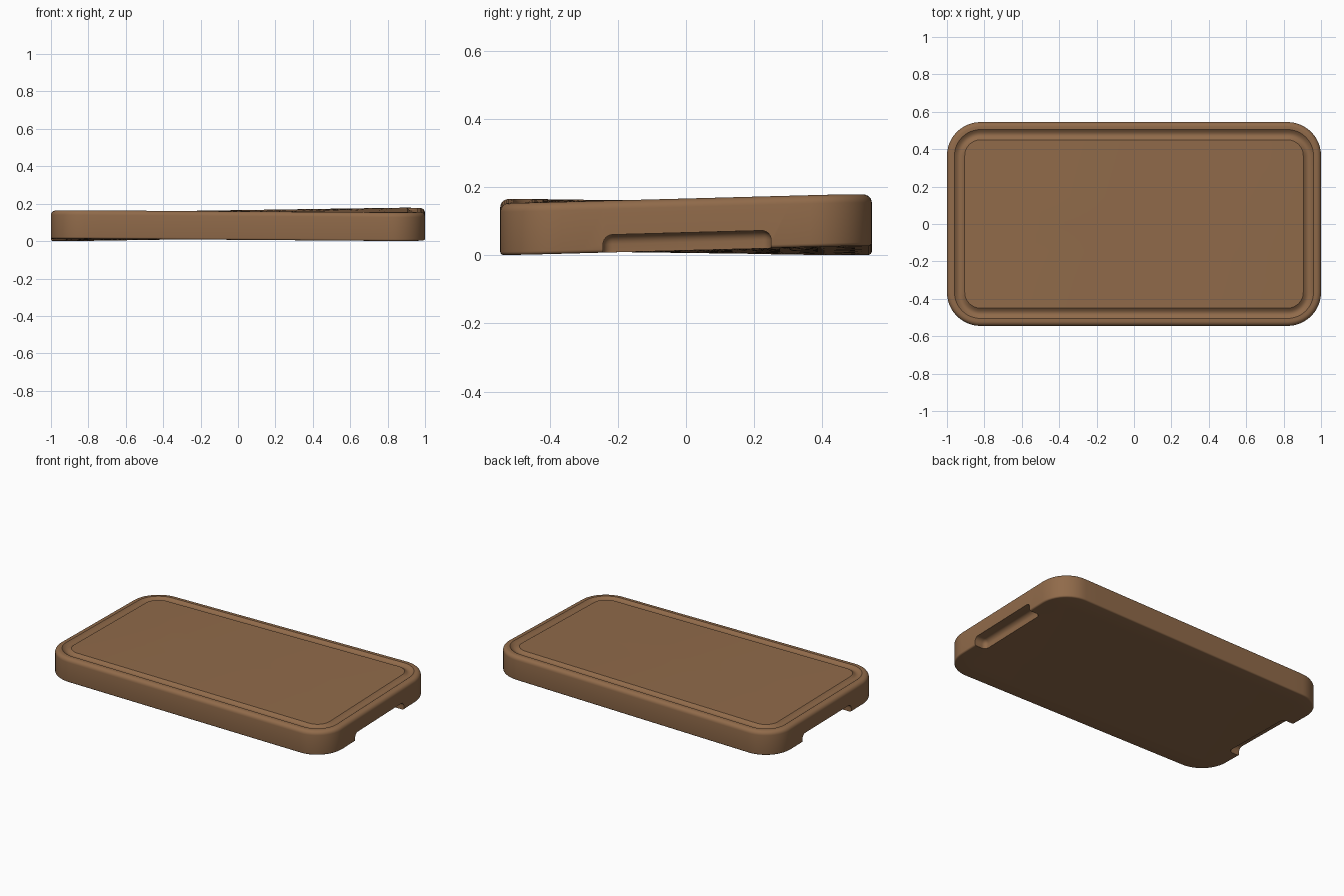
import bpy, bmesh, math

if "Cube" in bpy.data.objects:
    bpy.data.objects.remove(bpy.data.objects["Cube"])

HX, HY, R, T = 1.0, 0.545, 0.18, 0.152   # half sizes, corner radius, thickness

wood = bpy.data.materials.new("warm brown wood")
wood.diffuse_color = (0.28, 0.145, 0.068, 1)
wood.use_nodes = True
wood.node_tree.nodes["Principled BSDF"].inputs["Base Color"].default_value = wood.diffuse_color


def rounded_ring(bm, inset, z, arc=12, nx=20, ny=12):
    """Rounded rectangle loop; the same point count for every inset."""
    hx, hy = HX - inset, HY - inset
    r = min(max(R - inset, 0.04), hy * 0.9)
    pts = []
    corners = [(1, 1, 0, nx), (-1, 1, 90, ny), (-1, -1, 180, nx), (1, -1, 270, ny)]
    for i, (sx, sy, start, n) in enumerate(corners):
        cx, cy = sx * (hx - r), sy * (hy - r)
        for k in range(arc + 1):
            a = math.radians(start + 90 * k / arc)
            pts.append((cx + r * math.cos(a), cy + r * math.sin(a)))
        # subdivided straight to the next corner
        tx, ty, ts, _ = corners[(i + 1) % 4]
        a = math.radians(start + 90)
        p = pts[-1]
        q = (tx * (hx - r) + r * math.cos(a), ty * (hy - r) + r * math.sin(a))
        pts += [(p[0] + (q[0] - p[0]) * k / n, p[1] + (q[1] - p[1]) * k / n) for k in range(1, n)]
    return [bm.verts.new((x, y, z)) for x, y in pts]


# Cross-section from bottom centre, round the side, across the groove, to top centre
profile = [(d, 0) for d in (0.53, 0.4, 0.25, 0.12)]
profile += [(0.01 * (1 - math.sin(a)), 0.01 * (1 - math.cos(a)))
            for a in (math.radians(i * 22.5) for i in range(5))]
profile += [(0.025 * (1 - math.cos(a)), T - 0.025 * (1 - math.sin(a)))
            for a in (math.radians(i * 15) for i in range(7))]
profile += [(0.04 + 0.055 * k / 8, T - 0.014 * math.sin(math.pi * k / 8)) for k in range(9)]
profile += [(d, T) for d in (0.12, 0.25, 0.4, 0.53)]

# Board body
bm = bmesh.new()
rings = [rounded_ring(bm, d, z) for d, z in profile]
n = len(rings[0])
for a, b in zip(rings, rings[1:]):
    for i in range(n):
        j = (i + 1) % n
        bm.faces.new((a[i], a[j], b[j], b[i]))
bm.faces.new(rings[0][::-1])
bm.faces.new(rings[-1])
bmesh.ops.recalc_face_normals(bm, faces=bm.faces)
me = bpy.data.meshes.new("cutting_board")
bm.to_mesh(me)
bm.free()
me.materials.append(wood)
board = bpy.data.objects.new("cutting_board", me)
bpy.context.collection.objects.link(board)

# Finger grips under both ends
cutters = []
for s in (-1, 1):
    bm = bmesh.new()
    bmesh.ops.create_cube(bm, size=1)
    for v in bm.verts:
        v.co = (s + v.co.x * 0.16, v.co.y * 0.493 + 0.003, v.co.z * 0.16 - 0.028)
    bmesh.ops.bevel(bm, geom=bm.edges[:], offset=0.028, segments=6, profile=0.5, affect='EDGES')
    cm = bpy.data.meshes.new("grip_cutter")
    bm.to_mesh(cm)
    bm.free()
    cm.materials.append(wood)
    c = bpy.data.objects.new("grip_cutter", cm)
    c.hide_render = True
    bpy.context.collection.objects.link(c)
    cutters.append(c)
    m = board.modifiers.new("grip", 'BOOLEAN')
    m.operation, m.object, m.solver = 'DIFFERENCE', c, 'EXACT'

bpy.context.view_layer.objects.active = board
board.select_set(True)
for m in list(board.modifiers):
    bpy.ops.object.modifier_apply(modifier=m.name)
for c in cutters:
    bpy.data.objects.remove(c)

# Slight warp: back right and front left corners lift
me = board.data
for v in me.vertices:
    x, y = v.co.x / HX, v.co.y / HY
    v.co.z += 0.0145 + 0.0115 * x * y + 0.004 * x + 0.0035 * y
low = min(v.co.z for v in me.vertices)
for v in me.vertices:
    v.co.z -= low
me.update()
bpy.ops.object.shade_smooth_by_angle(angle=math.radians(35))
